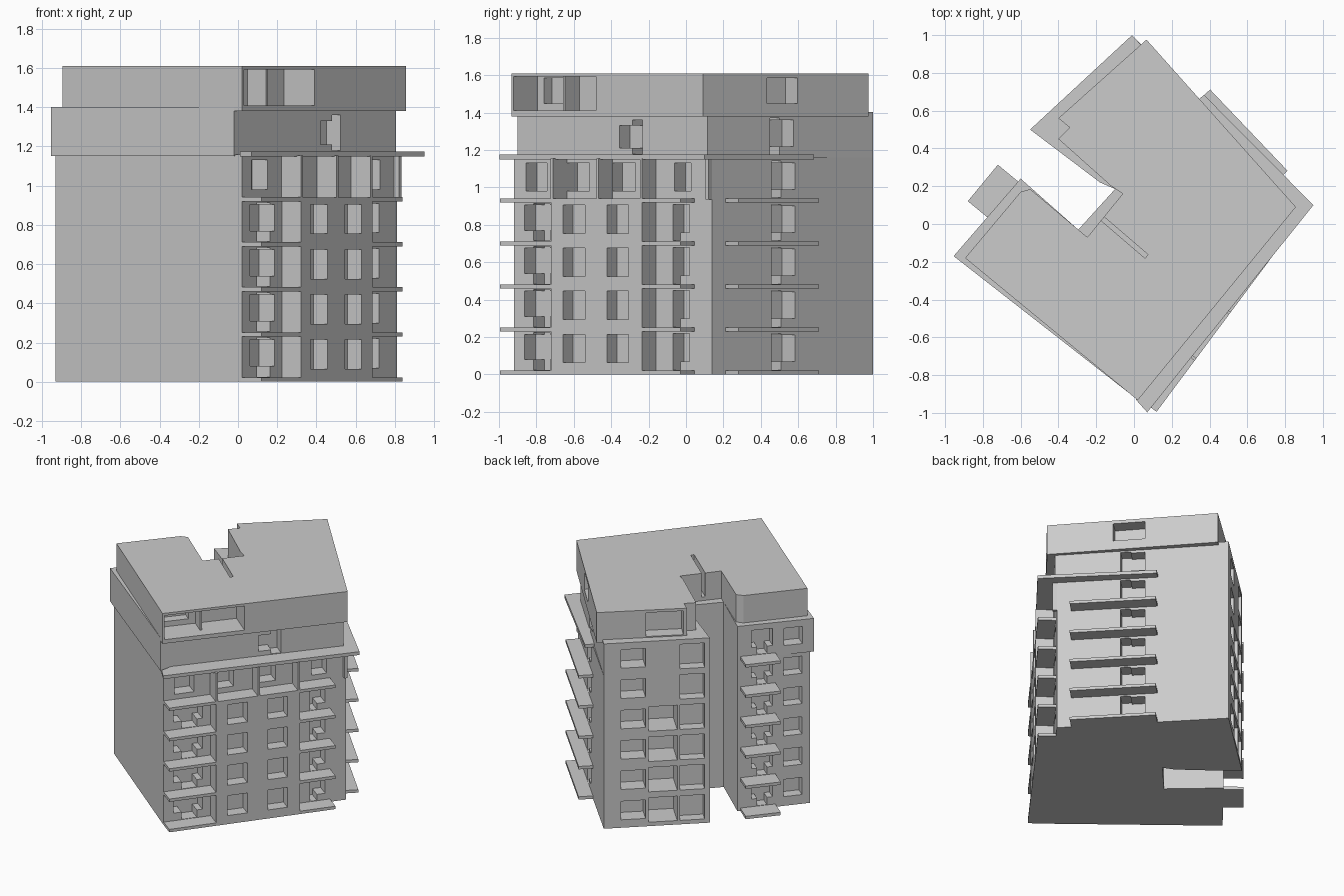
import bpy, bmesh
from mathutils import Vector

if "Cube" in bpy.data.objects:
    bpy.data.objects.remove(bpy.data.objects["Cube"])

STOREY = 0.23


def finish(name, bm):
    bmesh.ops.recalc_face_normals(bm, faces=bm.faces)
    me = bpy.data.meshes.new(name)
    bm.to_mesh(me)
    bm.free()
    ob = bpy.data.objects.new(name, me)
    bpy.context.collection.objects.link(ob)
    return ob


def prism(bm, pts, z0, z1):
    face = bm.faces.new([bm.verts.new((x, y, z0)) for x, y in pts])
    top = bmesh.ops.extrude_face_region(bm, geom=[face])["geom"]
    bmesh.ops.translate(bm, vec=(0, 0, z1 - z0),
                        verts=[g for g in top if isinstance(g, bmesh.types.BMVert)])


def solid(name, pts, z0, z1):
    bm = bmesh.new()
    prism(bm, pts, z0, z1)
    return finish(name, bm)


def along(a, b, t, n):
    """Point t along the wall a-b and n outwards from it."""
    a, d = Vector(a), (Vector(b) - Vector(a)).normalized()
    return tuple(a + d * t + Vector((d.y, -d.x)) * n)


def box(bm, wall, t0, t1, n0, n1, z0, z1):
    a, b = wall
    prism(bm, [along(a, b, t, n) for t, n in ((t0, n0), (t1, n0), (t1, n1), (t0, n1))], z0, z1)


def cut(ob, holes):
    """Cut pockets given as (wall, t0, t1, depth, z0, z1)."""
    bm = bmesh.new()
    for wall, t0, t1, depth, z0, z1 in holes:
        box(bm, wall, t0, t1, -depth, 0.03, z0, z1)
    cutter = finish("cutter", bm)
    cutter.hide_render = True
    mod = ob.modifiers.new("openings", "BOOLEAN")
    mod.operation, mod.solver, mod.object, mod.use_self = "DIFFERENCE", "EXACT", cutter, True
    bpy.context.view_layer.objects.active = ob
    bpy.ops.object.modifier_apply(modifier=mod.name)
    bpy.data.objects.remove(cutter)


# Footprint corners, anticlockwise from the front
F, R, B, N = (0.02, -0.92), (0.81, 0.14), (-0.01, 1.0), (-0.55, 0.50)
WELL = [(-0.18, 0.22), (-0.10, 0.185), (-0.295, -0.03)]
W, L = (-0.60, 0.24), (-0.93, -0.16)
front, back, rear, wing = (F, R), (R, B), (B, N), (W, L)

# Bay standing out between the two front loggias
BAY0, BAY1, OUT = 0.34, 0.947, 0.124
bay_pts = [along(F, R, t, n) for t, n in ((BAY0, 0), (BAY0, OUT), (BAY1, OUT), (BAY1, 0))]
bay = (bay_pts[1], bay_pts[2])


def shared(k):
    """Openings of the back and side walls, the same on each storey."""
    z = k * STOREY
    holes = [(back, 0.44, 0.51, 0.10, z + 0.025, z + 0.24 - 0.02),
             (back, 0.50, 0.61, 0.10, z + 0.07, z + 0.21),
             (rear, 0.12, 0.29, 0.12, z + 0.06, z + 0.20),
             (rear, 0.53, 0.70, 0.08, z + 0.03, z + 0.215),
             (wing, 0.10, 0.25, 0.08, z + 0.08, z + 0.21),
             (wing, 0.14, 0.21, 0.08, z + 0.025, z + 0.15),
             (wing, 0.33, 0.46, 0.08, z + 0.07, z + 0.20)]
    if k < 4:
        holes.append((rear, 0.31, 0.51, 0.20, z + 0.03, z + 0.215))
    return holes


# Four lower storeys
lower = solid("lower_storeys", [F] + bay_pts + [R, B, N] + WELL + [W, L], 0, 0.94)
holes = []
for k in range(4):
    z = k * STOREY
    holes += shared(k)
    holes += [(front, 0.07, 0.28, 0.10, z + 0.08, z + 0.215),
              (front, 0.13, 0.24, 0.10, z + 0.025, z + 0.225),
              (front, 1.06, 1.17, 0.10, z + 0.07, z + 0.22),
              (front, 1.06, 1.11, 0.10, z + 0.025, z + 0.15),
              (bay, 0.08, 0.225, 0.09, z + 0.065, z + 0.215),
              (bay, 0.373, 0.516, 0.09, z + 0.065, z + 0.215)]
cut(lower, holes)

# Fifth storey, set back behind a terrace
fifth = solid("terrace_storey", [F, R, B, N] + WELL + [W, L], 0.94, 1.16)
cut(fifth, shared(4) + [(front, t0, t1, 0.10, 0.98, 1.13) for t0, t1 in
                        ((0.08, 0.22), (0.35, 0.505), (0.65, 0.81), (1.07, 1.18))])

# Terrace partitions
bm = bmesh.new()
for t in (0.345, 0.65, 0.94):
    box(bm, front, t - 0.008, t + 0.008, -0.005, OUT, 0.935, 1.155)
box(bm, front, 1.30, 1.32, -0.005, 0.03, 0.935, 1.155)
finish("terrace_partitions", bm)

# Balcony slabs on every storey
bm = bmesh.new()
for k in range(6):
    z = k * STOREY
    if k < 5:
        box(bm, front, 0.0, BAY0, -0.005, OUT, z, z + 0.022)
        box(bm, front, BAY1, 1.204, -0.005, OUT, z, z + 0.022)
        box(bm, back, 0.10, 0.695, -0.005, 0.10, z, z + 0.022)
    box(bm, wing, 0.02, 0.27, -0.005, 0.14, z, z + 0.022)
finish("balcony_slabs", bm)

# Wide slab over the terrace
solid("terrace_roof_slab", [(0.01, -0.93), (0.07, -0.997), (0.95, 0.10), (0.37, 0.684),
                            (0.30, 0.62)], 1.15, 1.175)

# Sixth storey
F6, R6, L6 = (-0.02, -0.90), (0.805, 0.115), (-0.955, -0.17)
sixth = solid("sixth_storey", [F6, R6, B, N] + WELL + [W, L6], 1.151, 1.402)
cut(sixth, shared(5) + [((F6, R6), 0.70, 0.86, 0.09, 1.21, 1.33),
                        ((F6, R6), 0.79, 0.86, 0.09, 1.18, 1.36)])

# Penthouse with corner loggia and stairwell slit in the roof
F7, R7, B7, N7 = (0.02, -0.933), (0.857, 0.09), (0.066, 0.976), (-0.40, 0.56)
top = solid("penthouse", [F7, R7, B7, N7, (-0.34, 0.51), (-0.40, 0.45), (-0.12, 0.20),
                          (-0.06, 0.16), (-0.247, -0.07), (-0.55, 0.185), (-0.60, 0.17),
                          (-0.894, -0.18)], 1.38, 1.61)
slit = ((-0.165, 0.05), (0.08, -0.16))
cut(top, [((F7, R7), 0.015, 0.585, 0.20, 1.41, 1.592),
          ((F7, R7), 0.06, 0.24, 0.27, 1.45, 1.585),
          ((R7, B7), 0.46, 0.68, 0.10, 1.45, 1.585),
          ((B7, N7), 0.34, 0.60, 0.10, 1.41, 1.59),
          (slit, 0.0, 0.32, -0.005, 1.43, 1.65)])

# Loggia divider
bm = bmesh.new()
box(bm, (F7, R7), 0.29, 0.305, -0.21, -0.08, 1.405, 1.595)
finish("loggia_divider", bm)
